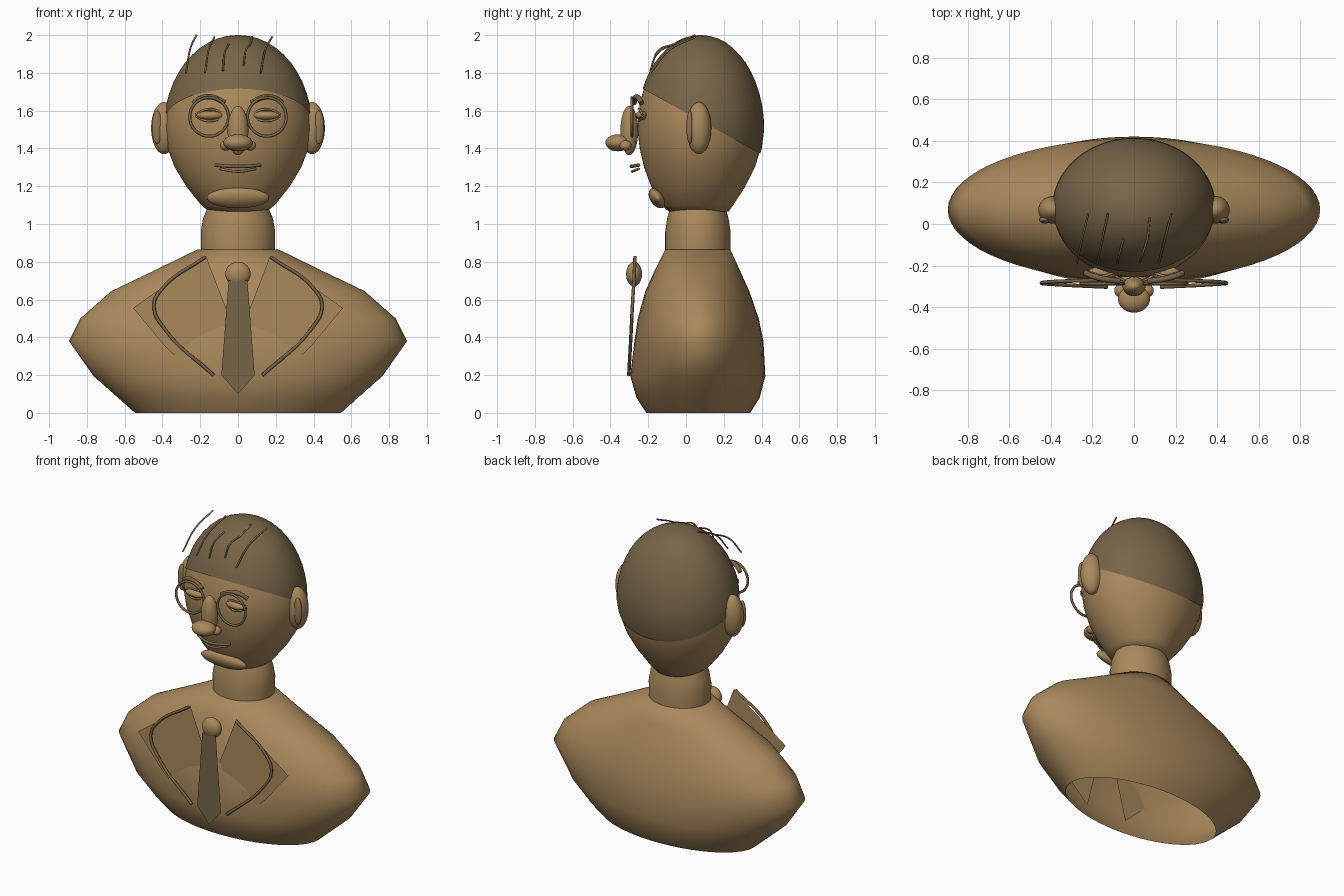
import bpy, bmesh, math
from mathutils import Vector

if "Cube" in bpy.data.objects:
    bpy.data.objects.remove(bpy.data.objects["Cube"])


def material(name, rgb):
    m = bpy.data.materials.new(name)
    m.diffuse_color = (*rgb, 1)
    m.use_nodes = True
    m.node_tree.nodes["Principled BSDF"].inputs["Base Color"].default_value = m.diffuse_color
    return m


BRONZE = material("bronze", (0.40, 0.25, 0.107))
DARK = material("dark bronze", (0.185, 0.13, 0.065))
MID = material("mid bronze", (0.29, 0.19, 0.09))


def finish(name, bm, mat, smooth=True):
    me = bpy.data.meshes.new(name)
    bm.to_mesh(me)
    bm.free()
    me.materials.append(mat)
    for p in me.polygons:
        p.use_smooth = smooth
    ob = bpy.data.objects.new(name, me)
    bpy.context.collection.objects.link(ob)
    return ob


def loft(name, rings, mat, seg=64, cap_top=False, cap_bottom=False):
    """Skin elliptical rings given as (z, half width, y front, y back)."""
    bm = bmesh.new()
    loops = []
    for z, a, y0, y1 in rings:
        cy, b = (y0 + y1) / 2, (y1 - y0) / 2
        loops.append([bm.verts.new((a * math.cos(t), cy + b * math.sin(t), z))
                      for t in (2 * math.pi * i / seg for i in range(seg))])
    for lo, hi in zip(loops, loops[1:]):
        for i in range(seg):
            j = (i + 1) % seg
            bm.faces.new((lo[i], lo[j], hi[j], hi[i]))
    if cap_top:
        bm.faces.new(loops[-1])
    if cap_bottom:
        bm.faces.new(loops[0][::-1])
    return finish(name, bm, mat)


def ball(name, loc, radii, mat, tilt=0):
    bm = bmesh.new()
    bmesh.ops.create_uvsphere(bm, u_segments=32, v_segments=18, radius=1)
    ob = finish(name, bm, mat)
    ob.location, ob.scale, ob.rotation_euler = loc, radii, (tilt, 0, 0)
    return ob


def tube(name, pts, r, mat, closed=False):
    cu = bpy.data.curves.new(name, 'CURVE')
    cu.dimensions = '3D'
    cu.bevel_depth, cu.bevel_resolution, cu.resolution_u = r, 2, 8
    cu.use_fill_caps = True
    sp = cu.splines.new('BEZIER')
    sp.bezier_points.add(len(pts) - 1)
    for bp, p in zip(sp.bezier_points, pts):
        bp.co = p
        bp.handle_left_type = bp.handle_right_type = 'AUTO'
    sp.use_cyclic_u = closed
    cu.materials.append(mat)
    ob = bpy.data.objects.new(name, cu)
    bpy.context.collection.objects.link(ob)


def plate(name, pts, y, mat):
    bm = bmesh.new()
    f = bm.faces.new([bm.verts.new((x, y, z)) for x, z in pts])
    f.normal_update()
    if f.normal.y > 0:
        f.normal_flip()
    finish(name, bm, mat, False)


# Torso, open underneath
loft("torso", [(0, .545, -.21, .34), (.08, .635, -.262, .39), (.195, .765, -.295, .42),
               (.38, .895, -.273, .41), (.5, .835, -.255, .385), (.645, .67, -.215, .335),
               (.755, .44, -.165, .285), (.865, .215, -.11, .235)], BRONZE, cap_top=True)
loft("neck", [(.86, .195, -.11, .235), (.96, .197, -.11, .236), (1.03, .185, -.1, .225),
              (1.1, .155, -.08, .205)], BRONZE)

# Head: ellipsoid crown over a tapering jaw
rings = [(1.065, .15, -.09, .225), (1.1, .195, -.13, .25), (1.2, .275, -.185, .315),
         (1.3, .335, -.222, .365), (1.4, .373, -.245, .395), (1.5, .388, -.257, .408)]
for k in range(1, 13):
    t = math.pi / 2 * k / 12
    c = max(math.cos(t), .01)
    rings.append((1.5 + .49 * math.sin(t), .388 * c, .0755 - .3325 * c, .0755 + .3325 * c))
loft("head", rings, BRONZE, cap_top=True, cap_bottom=True)

# Hair cap: a slightly larger shell cut by a sloping plane
hair = loft("hair_cap", [(z if z < 1.5 else 1.5 + (z - 1.5) * 1.02, a + .006, y0 - .006, y1 + .006)
                         for z, a, y0, y1 in rings], DARK, 96, cap_top=True)
bm = bmesh.new()
bm.from_mesh(hair.data)
bmesh.ops.bisect_plane(bm, geom=bm.verts[:] + bm.edges[:] + bm.faces[:],
                       plane_co=(0, -.245, 1.725), plane_no=Vector((0, .365, .66)), clear_inner=True)
bm.to_mesh(hair.data)
bm.free()

# Loose hair strands
for x0, x1, y0, y1, z0, z1 in ((-.275, -.22, -.19, .05, 1.8, 2.0), (-.175, -.125, -.19, .05, 1.8, 1.99),
                               (-.08, -.05, -.19, -.07, 1.81, 1.95), (.03, .065, -.18, -.07, 1.84, 1.95),
                               (.12, .18, -.19, .05, 1.8, 1.99)):
    mid = ((x0 + x1) / 2 - .006, (y0 + y1) / 2 - .02, (z0 + z1) / 2 + .025)
    tube("hair_strand", [(x0, y0, z0), mid, (x1, y1, z1)], .005, MID)
tube("hair_strand_crown", [(.065, -.07, 1.95), (.075, .03, 1.992)], .005, MID)

# Nose, chin and mouth
ball("nose_bridge", (0, -.3, 1.495), (.055, .047, .13), BRONZE)
ball("nose_tip", (0, -.36, 1.43), (.077, .066, .045), BRONZE)
ball("chin", (0, -.15, 1.138), (.165, .04, .06), BRONZE, math.radians(35))
tube("upper_lip", [(-.12, -.25, 1.312), (-.05, -.283, 1.306), (.05, -.283, 1.306), (.12, -.25, 1.312)], .009, DARK)
tube("lower_lip", [(-.095, -.25, 1.292), (0, -.285, 1.278), (.095, -.25, 1.292)], .007, MID)

# Tie with knot
plate("tie", [(-.05, .7), (.05, .7), (.088, .2), (0, .1), (-.088, .2)], -.305, DARK)
ball("tie_knot", (0, -.275, .735), (.067, .042, .065), BRONZE)

# Paired parts
for s, side in ((-1, "left"), (1, "right")):
    ball(side + "_ear", (s * .392, .068, 1.508), (.068, .066, .138), BRONZE)
    ball(side + "_ear_hollow", (s * .428, .02, 1.512), (.028, .018, .088), MID)
    ball(side + "_nostril", (s * .065, -.32, 1.415), (.03, .032, .027), BRONZE)
    ball(side + "_eye", (s * .15, -.235, 1.575), (.07, .032, .024), BRONZE)
    for n, h in (("upper", .033), ("lower", -.03)):
        tube(f"{side}_{n}_eyelid", [(s * .15 + dx, -.25 + abs(dx) * .25, 1.575 + h * (1 - (dx / .08) ** 2))
                                    for dx in (-.075, -.04, 0, .04, .075)], .006, BRONZE)
    tube(side + "_eyebrow", [(s * .235, -.235, 1.64), (s * .2, -.25, 1.665),
                             (s * .14, -.265, 1.672), (s * .07, -.275, 1.642)], .014, DARK)
    tube(side + "_glasses_rim", [(s * .153 + .102 * math.cos(t), -.287, 1.567 + .102 * math.sin(t))
                                 for t in (math.pi * i / 6 for i in range(12))], .008, DARK, True)
    # Lapel sheet and its raised edge
    plate(side + "_lapel", [(s * .17, .83), (s * .555, .555), (s * .385, .35),
                            (s * .15, .13), (s * .05, .52)], -.26, BRONZE)
    tube(side + "_lapel_edge", [(s * .174, -.27, .825), (s * .4, -.278, .66), (s * .445, -.284, .565),
                                (s * .385, -.29, .44), (s * .13, -.303, .2)], .009, DARK)
